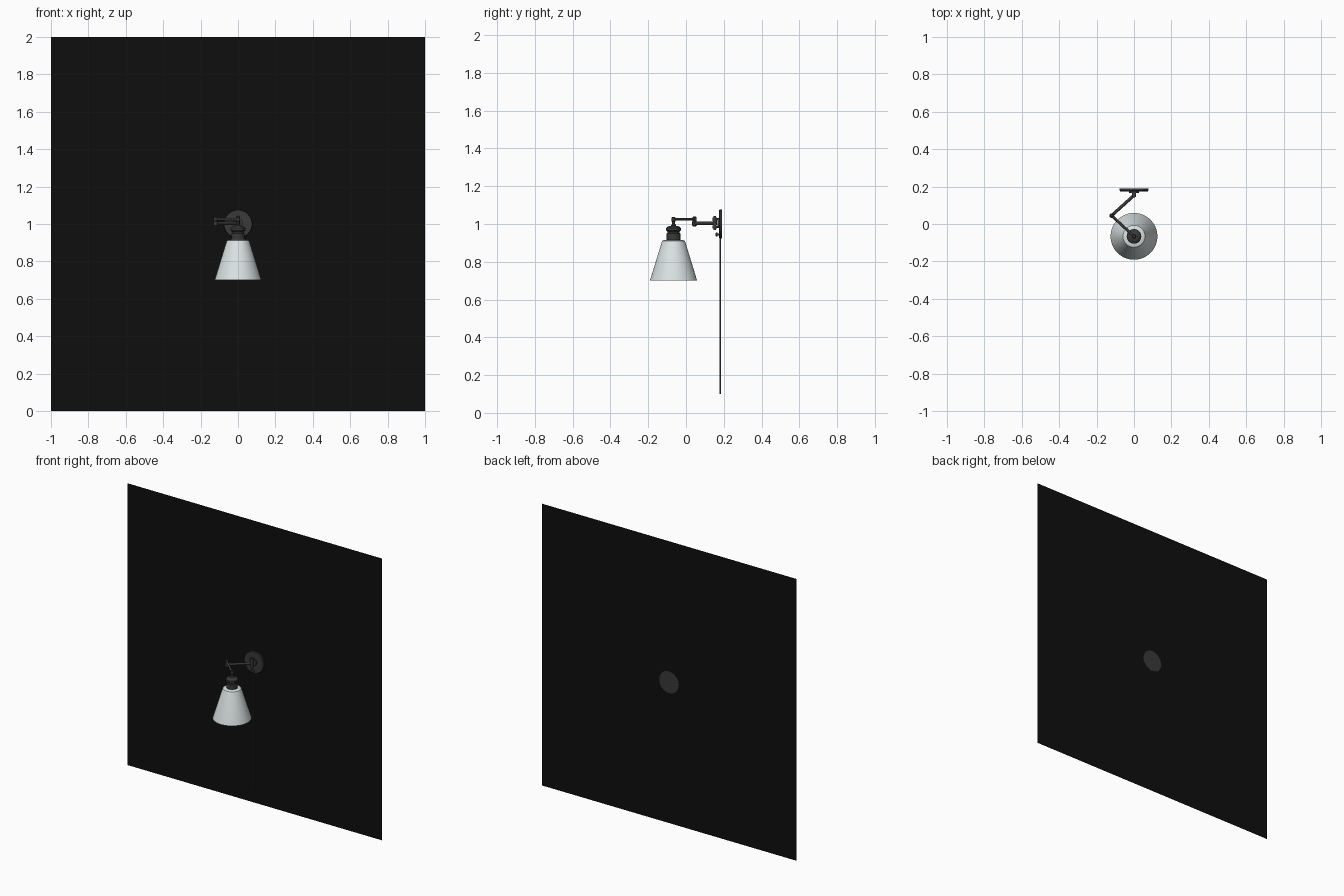
import bpy, bmesh, math
from mathutils import Vector, Matrix

if "Cube" in bpy.data.objects:
    bpy.data.objects.remove(bpy.data.objects["Cube"])


def mat(name, r, g, b):
    m = bpy.data.materials.new(name)
    m.diffuse_color = (r, g, b, 1)
    m.use_nodes = True
    m.node_tree.nodes["Principled BSDF"].inputs["Base Color"].default_value = m.diffuse_color
    return m


METAL = mat("dark bronze metal", 0.042, 0.041, 0.042)
WALL = mat("black wall", 0.0045, 0.0045, 0.0045)
GLASS = mat("pale grey glass", 0.70, 0.76, 0.76)
CORD = mat("grey cord", 0.10, 0.105, 0.115)
BULB = mat("warm white bulb", 0.80, 0.78, 0.70)


def finish(bm, name, material, angle=35):
    bmesh.ops.remove_doubles(bm, verts=bm.verts, dist=1e-6)
    bmesh.ops.recalc_face_normals(bm, faces=bm.faces)
    me = bpy.data.meshes.new(name)
    bm.to_mesh(me)
    bm.free()
    ob = bpy.data.objects.new(name, me)
    bpy.context.collection.objects.link(ob)
    me.materials.append(material)
    bpy.ops.object.select_all(action='DESELECT')
    ob.select_set(True)
    bpy.context.view_layer.objects.active = ob
    bpy.ops.object.shade_smooth_by_angle(angle=math.radians(angle))
    return ob


def lathe(name, profile, origin, material, axis=(0, 0, 1), steps=40):
    """Spin (radius, height) points round an axis through origin."""
    bm = bmesh.new()
    vs = [bm.verts.new((r, 0, h)) for r, h in profile]
    es = [bm.edges.new(p) for p in zip(vs, vs[1:])]
    bmesh.ops.spin(bm, geom=vs + es, cent=(0, 0, 0), axis=(0, 0, 1),
                   angle=2 * math.pi, steps=steps, use_merge=True)
    rot = Vector((0, 0, 1)).rotation_difference(Vector(axis)).to_matrix().to_4x4()
    bm.transform(Matrix.Translation(origin) @ rot)
    return finish(bm, name, material)


def rod(name, a, b, r, material=METAL, steps=20):
    a, b = Vector(a), Vector(b)
    d = b - a
    L = d.length
    return lathe(name, [(0, 0), (r, 0), (r, L), (0, L)], a, material, d.normalized(), steps)


def box(name, c, s, material=METAL):
    bm = bmesh.new()
    bmesh.ops.create_cube(bm, size=1)
    bm.transform(Matrix.Translation(c) @ Matrix.Diagonal((*s, 1)))
    return finish(bm, name, material)


# wall panel (single sheet)
bm = bmesh.new()
bm.faces.new([bm.verts.new(p) for p in
              ((-1, .189, 0), (1, .189, 0), (1, .189, 2), (-1, .189, 2))])
finish(bm, "wall_panel", WALL)

# round wall plate with softened rim
lathe("wall_plate", [(0, 0), (.077, 0), (.077, .011), (.074, .015), (0, .015)],
      (0, .19, 1.0), METAL, (0, -1, 0), 48)

# bracket: mounting block, two lugs and a pivot pin
rod("bracket_base", (0, .176, 1.005), (0, .166, 1.005), .026)
PIN, ELBOW, HEAD = (0, .153), (-.12, .045), (0, -.066)
for n, z in (("upper", 1.026), ("lower", .984)):
    box("bracket_lug_" + n, (0, .164, z), (.02, .022, .012))
    rod("bracket_knuckle_" + n, (*PIN, z - .009), (*PIN, z + .009), .012)
rod("bracket_pin", (*PIN, .969), (*PIN, 1.043), .007)
rod("bracket_hub", (*PIN, .994), (*PIN, 1.017), .011)

# switch knob below the bracket
lathe("switch_knob", [(0, 0), (.006, 0), (.006, .008), (.010, .009), (.010, .018), (0, .020)],
      (0, .176, .945), METAL, (0, -1, 0), 20)

# swing arms with the elbow joint
rod("rear_arm", (*PIN, 1.004), (*ELBOW, 1.004), .0085)
rod("front_arm", (*ELBOW, 1.025), (*HEAD, 1.025), .0075)
lathe("elbow_joint", [(0, .988), (.009, .988), (.012, .991), (.012, 1.013), (.009, 1.015),
                      (.011, 1.017), (.011, 1.034), (.007, 1.039), (0, 1.039)],
      (*ELBOW, 0), METAL, steps=24)

# pivot stem above the socket
lathe("head_pivot", [(0, 1.037), (.008, 1.037), (.011, 1.033), (.011, 1.015), (.008, 1.012),
                     (.008, 1.0), (.014, .994), (.014, .98), (0, .98)],
      (*HEAD, 0), METAL, steps=24)

# lamp socket: domed cap, collar and shade holder
lathe("lamp_socket", [(0, .992), (.022, .990), (.034, .984), (.039, .978), (.039, .966),
                      (.032, .960), (.032, .952), (.036, .950), (.036, .912),
                      (.028, .910), (.028, .875), (0, .875)],
      (*HEAD, 0), METAL)

# glass shade, thin open cone with rounded shoulder
outer = [(.034, .916), (.052, .915), (.059, .911), (.063, .902), (.125, .700)]
inner = [(.121, .700), (.059, .901), (.055, .908), (.034, .911), (.034, .916)]
lathe("glass_shade", outer + inner, (*HEAD, 0), GLASS, steps=64)

# light bulb inside the shade
ball = [(.034 * math.sin(math.radians(a)), .800 + .034 * math.cos(math.radians(a)))
        for a in range(45, 181, 15)]
lathe("light_bulb", [(.014, .876), (.014, .855)] + ball, (*HEAD, 0), BULB, steps=32)

# hanging cord
rod("cord", (0, .1805, .10), (0, .1805, .93), .004, CORD, 12)
